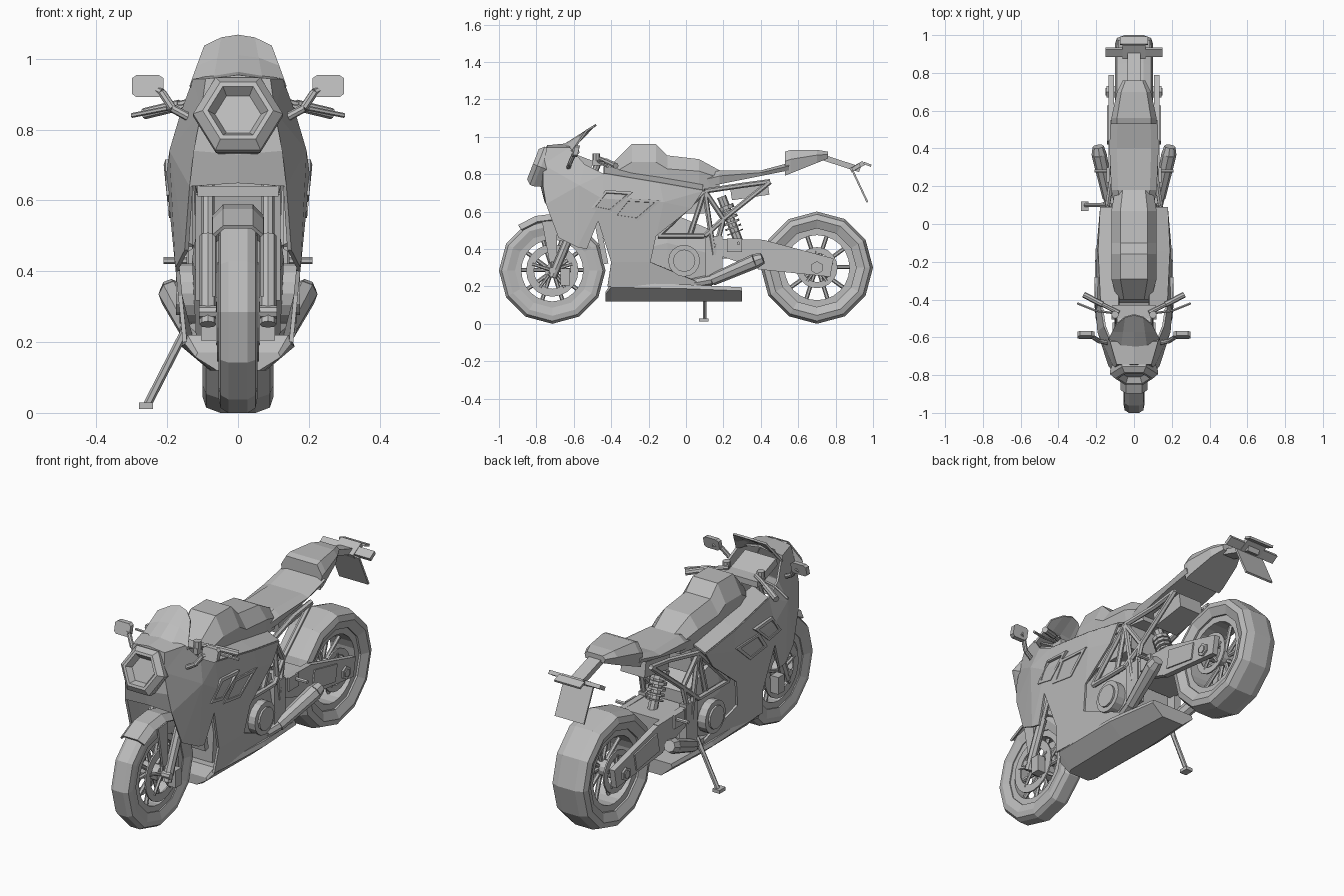
import bpy, bmesh
from math import sin, cos, pi, radians
from mathutils import Vector

cube = bpy.data.objects.get("Cube")
if cube:
    bpy.data.objects.remove(cube)

grey = bpy.data.materials.new("plain_grey")
grey.use_nodes = True
tone = (.5, .5, .5, 1)
grey.diffuse_color = tone
grey.node_tree.nodes["Principled BSDF"].inputs["Base Color"].default_value = tone


def finish(name, bm, mirror=False, thickness=0):
    bmesh.ops.recalc_face_normals(bm, faces=bm.faces)
    mesh = bpy.data.meshes.new(name)
    bm.to_mesh(mesh)
    bm.free()
    mesh.materials.append(grey)
    part = bpy.data.objects.new(name, mesh)
    bpy.context.collection.objects.link(part)
    if mirror:
        part.modifiers.new("mirror", "MIRROR")
    if thickness:
        solid = part.modifiers.new("thickness", "SOLIDIFY")
        solid.thickness = thickness
        solid.offset = 0


def loft(name, rings, mirror=False, caps=True, closed=True, wrap=False, thickness=0):
    """Skin a series of equal-length rings of points."""
    bm = bmesh.new()
    rows = [[bm.verts.new(point) for point in ring] for ring in rings]
    count = len(rows[0])
    following = rows[1:] + rows[:1] if wrap else rows[1:]
    for a, b in zip(rows, following):
        for i in range(count if closed else count - 1):
            j = (i + 1) % count
            bm.faces.new((a[i], a[j], b[j], b[i]))
    if caps:
        bm.faces.new(rows[0])
        bm.faces.new(rows[-1])
    finish(name, bm, mirror, thickness)


def hull(name, rows, base, slope=0, top_ratio=.6, middle=.6, base_ratio=.9):
    """Six-sided body from rows of y, half-width and top height over a sloping base."""
    rings = []
    for y, width, top in rows:
        low = base + slope * y
        half = [(width * top_ratio, top), (width, low + middle * (top - low)),
                (width * base_ratio, low)]
        rings.append([(x, y, z) for x, z in half] + [(-x, y, z) for x, z in reversed(half)])
    loft(name, rings)


def plank(name, start, end, height, inner, outer, end_height=None, mirror=True):
    """Straight bar in the side plane, spanning inner to outer across the bike."""
    start, end = Vector(start), Vector(end)
    along = (end - start).normalized()
    up = Vector((-along.y, along.x))
    drop = up * height / 2
    end_drop = up * (end_height or height) / 2
    corners = (start - drop, end - end_drop, end + end_drop, start + drop)
    loft(name, [[(x, c.x, c.y) for c in corners] for x in (inner, outer)], mirror)


def tube(name, points, radius, mirror=True, sides=8, end_radius=None):
    bm = bmesh.new()
    for start, end in zip(points, points[1:]):
        start, end = Vector(start), Vector(end)
        matrix = (end - start).to_track_quat("Z", "Y").to_matrix().to_4x4()
        matrix.translation = (start + end) / 2
        bmesh.ops.create_cone(bm, cap_ends=True, segments=sides, radius1=radius,
                              radius2=end_radius or radius,
                              depth=(end - start).length, matrix=matrix)
    finish(name, bm, mirror)


def axle(name, y, z, reach, radius, sides=8):
    tube(name, [(-reach, y, z), (reach, y, z)], radius, False, sides)


def lathe(name, profile, y, z, sides, mirror=False):
    """Turn a closed profile of x and radius about a sideways axle."""
    angles = [2 * pi * i / sides for i in range(sides)]
    loft(name, [[(x, y + r * sin(a), z + r * cos(a)) for x, r in profile] for a in angles],
         mirror, caps=False, wrap=True)


def band(width, inner, outer, x=0):
    return [(x - width, inner), (x + width, inner), (x + width, outer), (x - width, outer)]


def wheel(name, y, radius, width, disc_x, disc):
    def rim_point(x, distance, angle):
        return (x, y + distance * sin(angle), radius + distance * cos(angle))

    half = [(.5 * width, radius), (.9 * width, .95 * radius),
            (width, .85 * radius), (.8 * width, .7 * radius)]
    lathe(name + "_tyre", half + [(-x, r) for x, r in reversed(half)], y, radius, 12)
    lathe(name + "_rim", band(.7 * width, .58 * radius, .73 * radius), y, radius, 24)
    axle(name + "_hub", y, radius, disc_x, .04, 12)
    lathe(name + "_brake_disc", band(.004, .7 * disc, disc, disc_x), y, radius, 20, True)
    for i in range(5):
        angle = 2 * pi * i / 5
        tube(name + "_disc_arm", [(disc_x, y, radius), rim_point(disc_x, .8 * disc, angle)],
             .009, True, 6)
        for side in (-1, 1):
            tube(name + "_spoke", [rim_point(0, .03, angle + side * .2),
                                   rim_point(0, .6 * radius, angle + side * .3)],
                 .011, False, 6)


front_y, front_r, rear_y, rear_r = -.715, .285, .7, .3
wheel("front_wheel", front_y, front_r, .055, .055, .14)
wheel("rear_wheel", rear_y, rear_r, .1, .085, .11)
axle("front_axle", front_y, front_r, .11, .018)
axle("rear_axle", rear_y, rear_r, .15, .022, 6)

# Forks, calipers and clamps
foot, joint, head = Vector((.085, front_y, .25)), Vector((.085, -.61, .5)), Vector((.085, -.47, .86))
tube("fork_slider", [foot, joint], .024)
tube("fork_tube", [joint, head], .018)
plank("front_caliper", (-.67, .25), (-.62, .25), .09, .06, .105)
for share in (.35, 1):
    clamp = joint.lerp(head, share)
    plank("fork_clamp", (clamp.y - .03, clamp.z), (clamp.y + .04, clamp.z), .03, 0, .115)

# Front mudguard and its stays
arc = [(radians(angle), front_r) for angle in range(-37, 44, 20)]
loft("front_mudguard", [[(x, front_y + r * sin(a), z + r * cos(a))
                         for x, r in ((-.068, .27), (-.04, .3), (.04, .3), (.068, .27))]
                        for a, z in arc], caps=False, closed=False, thickness=.01)
plank("mudguard_stay", (-.73, .55), (-.71, .33), .08, .064, .074, .04)


def skin(y, z):
    """Half-width of the bodywork: fullest at the shoulder, tapering to nose and tail."""
    shoulder = .2 - (.3 * (z - .7) if z > .7 else .1 * (.7 - z))
    return shoulder * (1 - 2.2 * max(0, -.6 - y) - .5 * max(0, y + .15))


# Nose cowl and side fairings, one lettered point per corner
outline = dict(
    a=(-.745, .64), b=(-.68, .46), c=(-.58, .41), d=(-.53, .4), e=(-.47, .55),
    f=(-.4, .33), g=(-.42, .2), h=(.12, .2), i=(-.19, .33), j=(-.16, .47),
    k=(.09, .71), l=(-.14, .75), m=(-.44, .8), n=(-.57, .74), o=(-.45, .67),
    p=(-.12, .65), q=(.03, .62), r=(-.74, .94), s=(-.62, .94), t=(-.54, .85),
    u=(-.76, .74), v=(-.76, .85), w=(-.74, .95), x=(-.62, .96), y=(-.77, .73),
    z=(-.75, .65))
centre_line = "wxyz"
panels = ("abn bcn cde ceo con nom mopl lpk oejp pjq pqk efij fghi "
          "wrsx rvs vnts tnm vuan yuaz wrvuy")
bm = bmesh.new()
corner = {key: bm.verts.new((0 if key in centre_line else skin(y, z), y, z))
          for key, (y, z) in outline.items()}
for panel in panels.split():
    bm.faces.new([corner[key] for key in panel])
finish("fairing", bm, True, .012)
loft("fairing_top", [[(skin(*outline[key]), *outline[key]),
                      (.08, outline[key][0], outline[key][1] + .04)] for key in "mlk"],
     True, caps=False, closed=False, thickness=.012)


# Raised vent frames with sunken centres
def vent(y, z, length):
    corners = [Vector(c) for c in ((y, z), (y + .08, z + .1), (y + length, z + .09),
                                   (y + length - .13, z - .02))]
    middle = sum(corners, Vector((0, 0))) / len(corners)
    rings = []
    for scale, out in ((1, -.02), (1, .01), (.75, .01), (.7, -.002)):
        ring = [middle.lerp(c, scale) for c in corners]
        rings.append([(skin(c.x, c.y) + out, c.x, c.y) for c in ring])
    loft("fairing_vent", rings, True)


vent(-.51, .615, .23)
vent(-.4, .57, .27)

# Hexagonal headlight, tilted back
rings = []
for radius, out in ((.11, -.07), (.127, -.02), (.127, 0), (.1, .025), (.085, .025), (.065, -.005)):
    lamp_centre = Vector((0, -.795, .845)) + out * Vector((0, -.93, .36))
    rings.append([lamp_centre + radius * Vector((cos(a), .36 * sin(a), .93 * sin(a)))
                  for a in [pi * i / 3 for i in range(6)]])
loft("headlight", rings)

# Curved windscreen and dash
loft("windscreen", [[(s * (.135 - .02 * t), -.66 + .09 * t + .05 * s * s * (1 - t),
                      .95 + .057 * t - .03 * s * s) for s in (-1, -.5, 0, .5, 1)]
                    for t in range(3)], caps=False, closed=False, thickness=.01)
plank("dash", (-.63, .9), (-.5, .85), .04, 0, .09)

# Belly pan, engine, radiator
hull("belly_pan", [(-.43, .12, .17), (-.4, .15, .22), (0, .16, .21), (.3, .13, .195)],
     .12, top_ratio=.95, middle=.75, base_ratio=.5)
hull("engine_block", [(-.36, .11, .5), (-.1, .13, .6), (.14, .12, .5)], .18, top_ratio=.8)
crank_y, crank_z = -.01, .337
axle("engine_cover", crank_y, crank_z, .165, .085, 16)
axle("cover_cap", crank_y, crank_z, .175, .06, 12)
plank("radiator", (-.43, .32), (-.49, .62), .03, 0, .12)
plank("airbox", (-.38, .67), (.1, .67), .16, 0, .1)

# Fuel tank, seat, tail hump and storage box
hull("fuel_tank", [(-.4, .09, .85), (-.29, .12, .96), (-.16, .12, .96), (-.1, .12, .9),
                   (.07, .12, .88), (.18, .1, .82)], .72)
hull("seat", [(.07, .1, .79), (.18, .12, .82), (.4, .13, .82), (.55, .125, .86)],
     .71, slope=.2, top_ratio=.7)
hull("tail_hump", [(.53, .12, .92), (.56, .12, .93), (.7, .09, .93), (.76, .06, .92)],
     .58, slope=.4, top_ratio=.75)
plank("storage_box", (.24, .7), (.44, .73), .08, 0, .07)

# Trellis frame and subframe
neck, knee, hinge = (.14, .1, .71), (.14, -.15, .47), (.14, .1, .47)
mount, pivot, saddle = (.13, .02, .47), (.13, .15, .37), (.12, .2, .56)
rail, tail = (.11, .3, .74), (.11, .45, .76)
for path in ([neck, knee, hinge], [neck, mount], [neck, pivot], [neck, saddle, pivot],
             [saddle, tail], [neck, rail, tail], [hinge, saddle]):
    tube("frame_tube", path, .014, sides=6)

# Swingarm and pivot
plank("swingarm_front", (.18, .41), (.41, .37), .09, .105, .135, .16)
plank("swingarm_rear", (.4, .37), (.78, .3), .16, .105, .135, .1)
plank("swingarm_pad", (.43, .365), (.62, .33), .1, .13, .142, .09)
plank("swingarm_bridge", (.16, .4), (.37, .4), .1, 0, .11)
plank("pivot_plate", (.15, .24), (.15, .47), .09, .1, .14)
axle("axle_nut", rear_y, rear_r, .145, .035, 6)

# Shock absorber
top, bottom = Vector((0, .19, .68)), Vector((0, .285, .43))
tube("shock_body", [top, bottom], .025, False)
for i in range(6):
    coil = top.lerp(bottom, .2 + .11 * i)
    tube("shock_coil", [coil, coil.lerp(bottom, .1)], .045, False, 10)

# Exhausts, footrests and side stand
header, can, tip = (.135, .14, .235), (.185, .37, .335), (.19, .41, .35)
tube("exhaust_pipe", [(.09, -.05, .2), header], .028)
tube("exhaust", [header, can], .032, end_radius=.04)
tube("exhaust_tip", [can, tip], .04, end_radius=.03)
tube("footrest", [(.13, .28, .43), (.21, .28, .43)], .01, sides=6)
plank("footrest_plate", (.22, .42), (.3, .42), .07, .135, .145)
hip, toe = Vector((-.13, .1, .27)), Vector((-.255, .1, .025))
tube("stand_leg", [hip, toe], .012, False, 6)
tube("stand_spring", [hip + Vector((0, .02, 0)), hip.lerp(toe, .5)], .007, False, 6)
plank("stand_foot", (.07, .02), (.12, .02), .018, -.28, -.24, mirror=False)

# Handlebars, levers and mirrors
inner, bend, end = (.08, -.47, .885), (.14, -.44, .875), (.265, -.375, .845)
tube("handlebar", [inner, bend, end], .012)
tube("grip", [Vector(bend).lerp(Vector(end), .2), end], .016)
tube("lever", [(.12, -.47, .87), (.2, -.46, .86), (.3, -.42, .84)], .007, sides=6)
tube("reservoir", [(.1, -.48, .87), (.1, -.48, .91)], .02)
tube("mirror_stem", [(.13, -.63, .83), (.185, -.62, .86), (.215, -.6, .905), (.25, -.58, .92)], .012)


def squared(value):
    return max(-.9, min(.9, 1.25 * value))


corners = [pi * i / 6 for i in range(12) if i % 3]
loft("mirror", [[(.255 + .05 * squared(cos(a)), y + .01 * sin(a), .923 + .035 * squared(sin(a)))
                 for a in corners] for y in (-.6, -.575)], True)

# Tail bracket, lamps, indicators and number plate
plank("tail_bracket", (.73, .89), (.93, .825), .03, 0, .035)
plank("tail_lamp", (.88, .82), (.95, .86), .025, 0, .06)
plank("indicator", (.89, .825), (.93, .85), .02, .055, .15)
plank("number_plate", (.89, .82), (.97, .65), .01, 0, .085)
plank("plate_lamp", (.95, .86), (.99, .845), .012, 0, .075)
